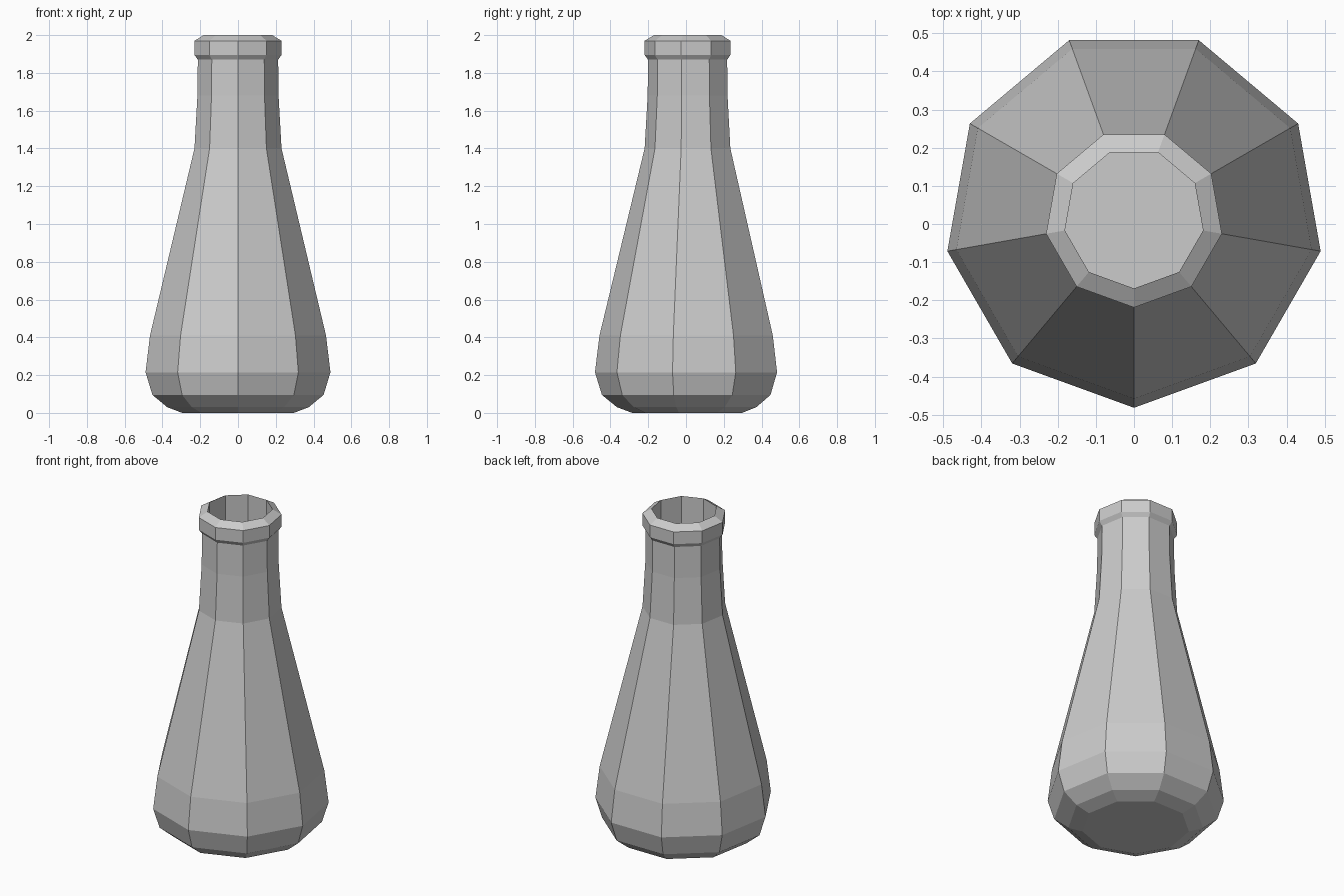
import bpy, bmesh
from math import sin, cos, pi, radians

if "Cube" in bpy.data.objects:
    bpy.data.objects.remove(bpy.data.objects["Cube"])

SIDES = 9
Y_SHIFT = 0.015  # centres the nine-sided outline on y = 0

# Outer wall from the base up to the lip: (radius, z)
outer = [(0.30, 0.0), (0.38, 0.03), (0.46, 0.095), (0.497, 0.215), (0.473, 0.41),
         (0.234, 1.40), (0.218, 1.68), (0.216, 1.87), (0.234, 1.895),
         (0.234, 1.97), (0.184, 2.0)]
# Inner wall from the lip down to the inside floor
inner = [(0.184, 1.68), (0.20, 1.40), (0.438, 0.41), (0.46, 0.215),
         (0.425, 0.115), (0.30, 0.04)]


def lathe(name, profile):
    """Closed nine-sided solid of revolution, capped at both profile ends."""
    bm = bmesh.new()
    rings = []
    for r, z in profile:
        angles = [-pi / 2 + 2 * pi * i / SIDES for i in range(SIDES)]
        rings.append([bm.verts.new((r * cos(a), r * sin(a) + Y_SHIFT, z)) for a in angles])
    for lo, hi in zip(rings, rings[1:]):
        for i in range(SIDES):
            j = (i + 1) % SIDES
            bm.faces.new((lo[i], lo[j], hi[j], hi[i]))
    bm.faces.new(rings[0][::-1])
    bm.faces.new(rings[-1])
    bmesh.ops.recalc_face_normals(bm, faces=bm.faces)
    mesh = bpy.data.meshes.new(name)
    bm.to_mesh(mesh)
    bm.free()
    obj = bpy.data.objects.new(name, mesh)
    bpy.context.collection.objects.link(obj)
    return obj


# Hollow bottle with flared base and thick lip
lathe("bottle", outer + inner)
